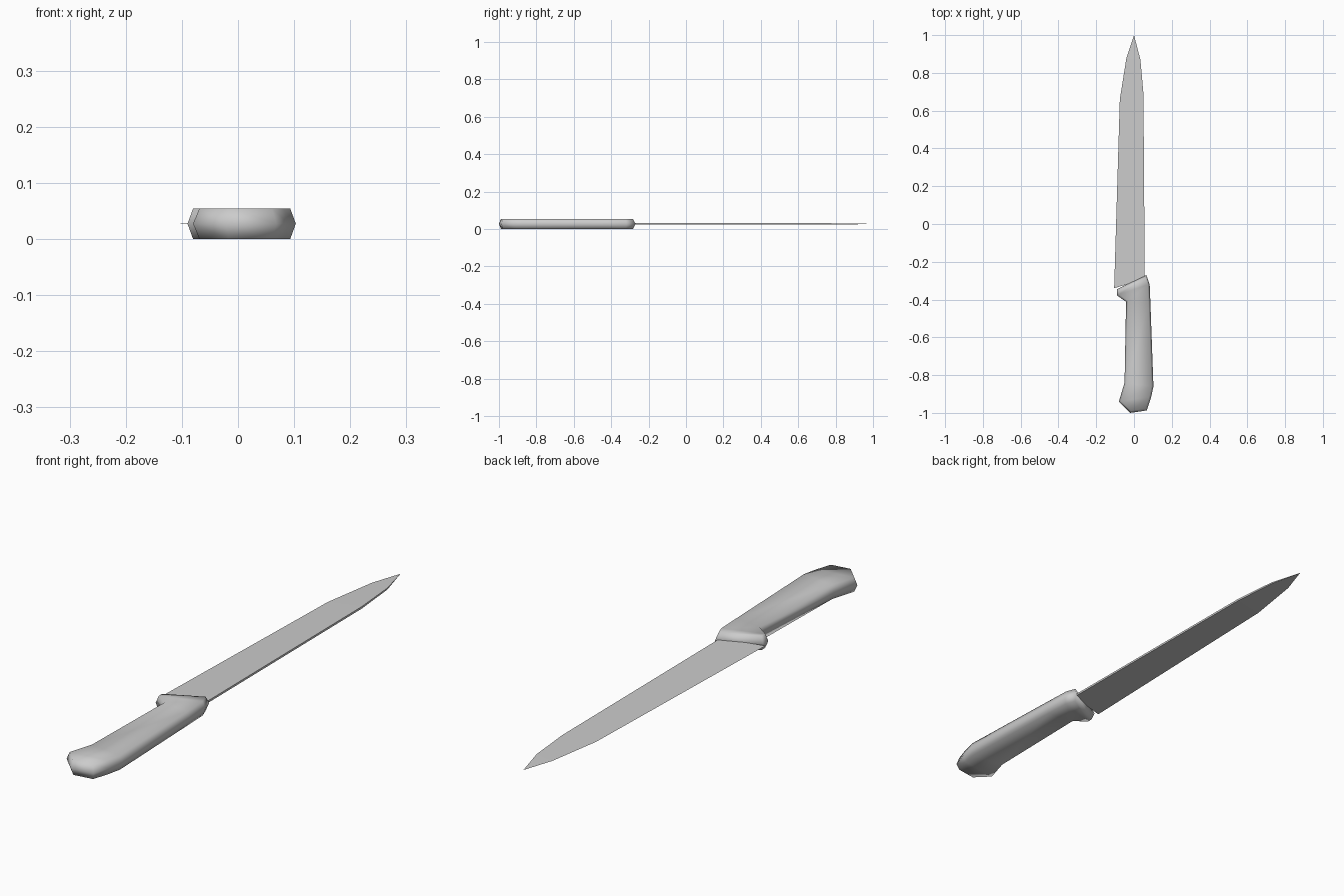
import bpy
import bmesh
from mathutils import Vector

cube = bpy.data.objects.get("Cube")
if cube:
    bpy.data.objects.remove(cube)

MID_Z = 0.0275

grey = bpy.data.materials.new("plain_grey")
grey.use_nodes = True
grey.diffuse_color = (0.6, 0.6, 0.6, 1)
grey.node_tree.nodes["Principled BSDF"].inputs["Base Color"].default_value = (0.6, 0.6, 0.6, 1)


def finish(bm, name, smooth):
    bmesh.ops.recalc_face_normals(bm, faces=bm.faces)
    for face in bm.faces:
        face.smooth = smooth
    mesh = bpy.data.meshes.new(name)
    bm.to_mesh(mesh)
    bm.free()
    mesh.materials.append(grey)
    obj = bpy.data.objects.new(name, mesh)
    bpy.context.collection.objects.link(obj)
    return obj


def inset(points, amount):
    """Move a clockwise outline inward by an even amount."""
    result = []
    for i, p in enumerate(points):
        before = (p - points[i - 1]).normalized()
        after = (points[(i + 1) % len(points)] - p).normalized()
        n1 = Vector((before.y, -before.x))
        n2 = Vector((after.y, -after.x))
        miter = (n1 + n2) / (1 + n1.dot(n2))
        result.append(p + miter * amount)
    return result


# Handle: widest at mid height, with narrower flat top and bottom
right_side = [(0.065, -0.27), (0.083, -0.32), (0.087, -0.42),
              (0.103, -0.86), (0.09, -0.92), (0.068, -0.987)]
left_side = [(-0.09, -0.345), (-0.09, -0.378), (-0.042, -0.412),
             (-0.05, -0.84), (-0.08, -0.94), (-0.02, -1.0)]
outline = [Vector(p) for p in right_side + left_side[::-1]]
count = len(outline)
narrow = inset(outline, 0.01)

bm = bmesh.new()
rings = [[bm.verts.new((p.x, p.y, z)) for p in pts]
         for pts, z in ((narrow, 0), (outline, MID_Z), (narrow, 2 * MID_Z))]
for low, high in zip(rings, rings[1:]):
    for i in range(count):
        j = (i + 1) % count
        bm.faces.new((low[i], low[j], high[j], high[i]))
for ring in (rings[0], rings[2]):
    for i in range(count // 2 - 1):
        bm.faces.new((ring[i], ring[i + 1], ring[-2 - i], ring[-1 - i]))
finish(bm, "handle", True)

# Blade: sharp edge on one side, thin flat spine on the other
stations = [((-0.105, -0.34), (0.057, -0.29), 0.004),
            ((-0.075, 0.66), (0.05, 0.69), 0.004),
            ((-0.04, 0.88), (0.034, 0.87), 0.003)]
bm = bmesh.new()
sections = []
for edge, spine, half in stations:
    sections.append([bm.verts.new((*edge, MID_Z)),
                     bm.verts.new((*spine, MID_Z + half)),
                     bm.verts.new((*spine, MID_Z - half))])
for a, b in zip(sections, sections[1:]):
    for i in range(3):
        j = (i + 1) % 3
        bm.faces.new((a[i], a[j], b[j], b[i]))
tip = bm.verts.new((0, 1, MID_Z))
last = sections[-1]
for i in range(3):
    bm.faces.new((last[i], last[(i + 1) % 3], tip))
bm.faces.new(sections[0])
finish(bm, "blade", False)
